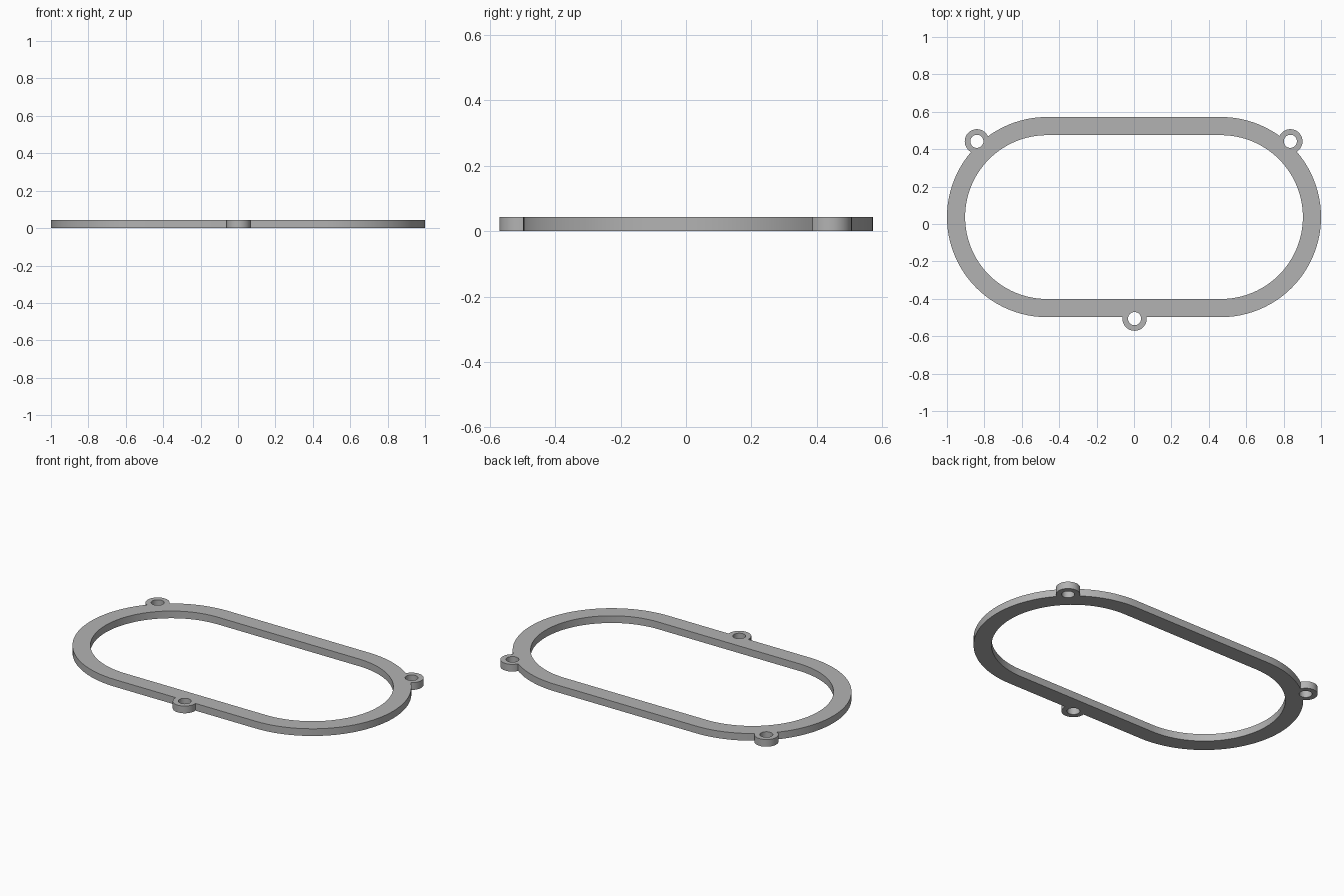
import bpy
import bmesh
from math import pi, cos, sin, radians

cube = bpy.data.objects.get("Cube")
if cube:
    bpy.data.objects.remove(cube, do_unlink=True)

HEIGHT = 0.043
CENTRE_Y = 0.037       # middle of the ring
STRAIGHT = 0.465       # half length of the straight sides
LUGS = [(0.003, -0.506), (-0.84, 0.442), (0.836, 0.442)]

grey = bpy.data.materials.new("plain grey")
colour = (0.45, 0.45, 0.45, 1)
grey.use_nodes = True
grey.diffuse_color = colour
grey.node_tree.nodes["Principled BSDF"].inputs["Base Color"].default_value = colour


def prism(name, outline, low, high):
    """Extrude a closed outline from low to high."""
    bm = bmesh.new()
    face = bm.faces.new([bm.verts.new((x, y, low)) for x, y in outline])
    top = bmesh.ops.extrude_face_region(bm, geom=[face])["geom"]
    verts = [v for v in top if isinstance(v, bmesh.types.BMVert)]
    bmesh.ops.translate(bm, verts=verts, vec=(0, 0, high - low))
    bmesh.ops.recalc_face_normals(bm, faces=bm.faces)
    mesh = bpy.data.meshes.new(name)
    bm.to_mesh(mesh)
    bm.free()
    mesh.materials.append(grey)
    obj = bpy.data.objects.new(name, mesh)
    bpy.context.collection.objects.link(obj)
    return obj


def stadium(radius, steps=48):
    points = []
    for side, start in ((1, -pi / 2), (-1, pi / 2)):
        for i in range(steps + 1):
            a = start + pi * i / steps
            points.append((side * STRAIGHT + radius * cos(a),
                           CENTRE_Y + radius * sin(a)))
    return points


def circle(centre, radius, steps=48):
    return [(centre[0] + radius * cos(2 * pi * i / steps),
             centre[1] + radius * sin(2 * pi * i / steps)) for i in range(steps)]


def combine(target, other, operation):
    """Apply a boolean and drop the helper object."""
    mod = target.modifiers.new("combine", "BOOLEAN")
    mod.operation = operation
    mod.solver = "EXACT"
    mod.object = other
    bpy.context.view_layer.objects.active = target
    bpy.ops.object.modifier_apply(modifier=mod.name)
    bpy.data.objects.remove(other, do_unlink=True)


# Oval ring with three screw lugs
ring = prism("oval_ring", stadium(0.535), 0, HEIGHT)
for lug in LUGS:
    combine(ring, prism("lug", circle(lug, 0.065), 0, HEIGHT), "UNION")

# Central opening and screw holes
combine(ring, prism("opening", stadium(0.438), -0.1, 0.1), "DIFFERENCE")
for lug in LUGS:
    combine(ring, prism("hole", circle(lug, 0.035), -0.1, 0.1), "DIFFERENCE")

# Smooth curved walls, sharp rims
bpy.ops.object.select_all(action="DESELECT")
ring.select_set(True)
bpy.context.view_layer.objects.active = ring
bpy.ops.object.shade_smooth_by_angle(angle=radians(30))
